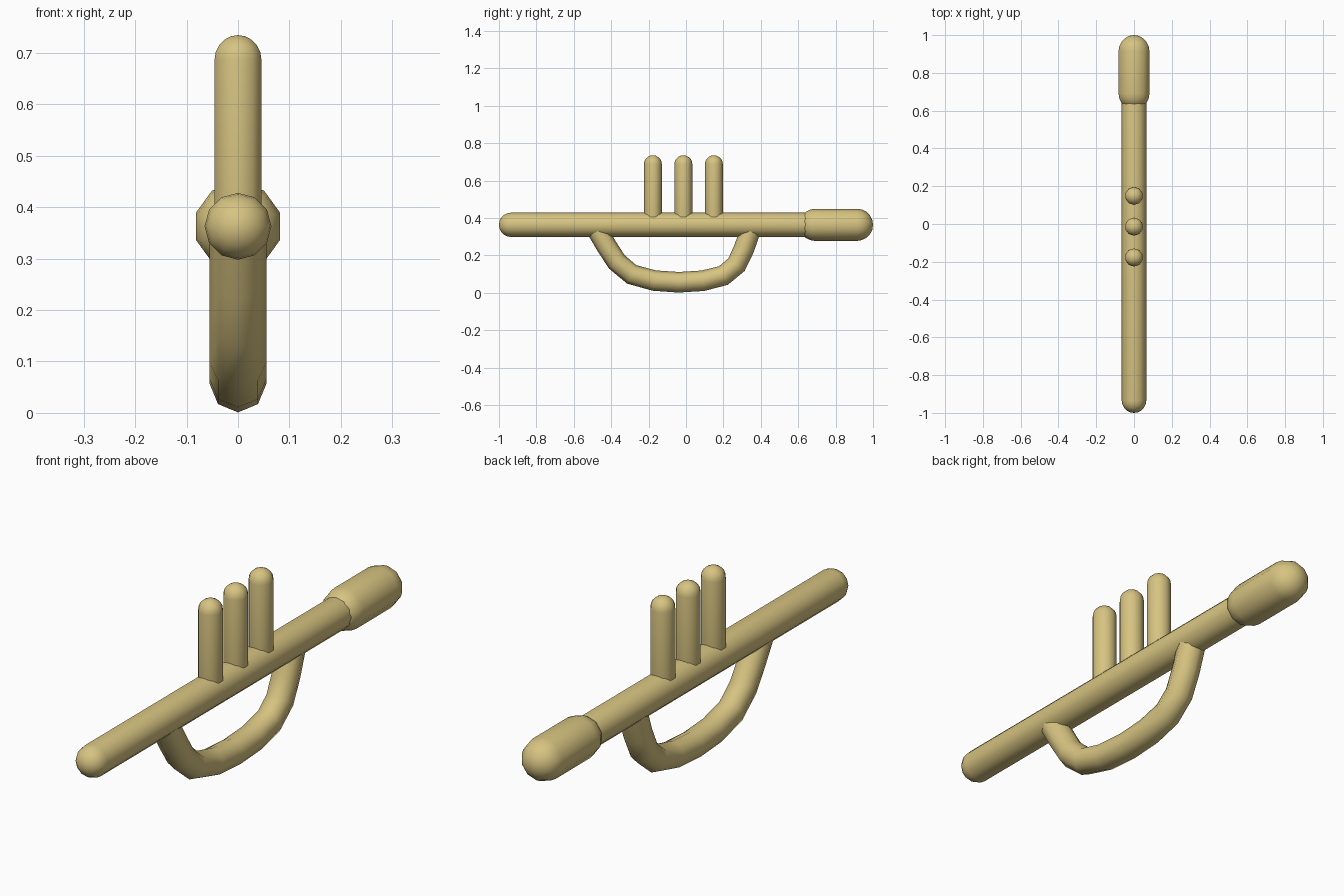
import bpy, bmesh, math
from mathutils import Vector, Matrix

if "Cube" in bpy.data.objects:
    bpy.data.objects.remove(bpy.data.objects["Cube"])

brass = bpy.data.materials.new("pale_brass")
brass.diffuse_color = (0.68, 0.55, 0.22, 1)
brass.use_nodes = True
brass.node_tree.nodes["Principled BSDF"].inputs["Base Color"].default_value = brass.diffuse_color


def finish(bm, name):
    bmesh.ops.recalc_face_normals(bm, faces=bm.faces)
    me = bpy.data.meshes.new(name)
    bm.to_mesh(me)
    bm.free()
    me.materials.append(brass)
    ob = bpy.data.objects.new(name, me)
    bpy.context.collection.objects.link(ob)
    bpy.context.view_layer.objects.active = ob
    ob.select_set(True)
    bpy.ops.object.shade_smooth_by_angle(angle=math.radians(50))
    ob.select_set(False)


def skin(bm, rings):
    for a, b in zip(rings, rings[1:]):
        n = len(a)
        for i in range(n):
            bm.faces.new((a[i], a[(i + 1) % n], b[(i + 1) % n], b[i]))


def capsule(name, r, lo, hi, sides, place, dome=5):
    """Rounded rod along local z from lo to hi, then moved by place."""
    bm = bmesh.new()
    prof = []
    for k in range(1, dome + 1):
        t = math.pi / 2 * k / dome
        prof.append((r * math.sin(t), lo + r - r * math.cos(t)))
    prof += [(pr, lo + hi - pz) for pr, pz in reversed(prof)]
    rings = [[bm.verts.new((pr * math.sin(2 * math.pi * i / sides),
                            pr * math.cos(2 * math.pi * i / sides), pz))
              for i in range(sides)] for pr, pz in prof]
    skin(bm, rings)
    for ring, z in ((rings[0], lo), (rings[-1], hi)):
        tip = bm.verts.new((0, 0, z))
        for i in range(sides):
            bm.faces.new((ring[i], ring[(i + 1) % sides], tip))
    bmesh.ops.transform(bm, matrix=place, verts=bm.verts)
    finish(bm, name)


def tube(name, path, r, sides):
    """Round tube swept along (y, z) points."""
    bm = bmesh.new()
    pts = [Vector((0, y, z)) for y, z in path]
    rings = []
    for i, p in enumerate(pts):
        d = (pts[min(i + 1, len(pts) - 1)] - pts[max(i - 1, 0)]).normalized()
        side = Vector((1, 0, 0))
        up = side.cross(d)
        rings.append([bm.verts.new(p + r * (math.sin(a) * side + math.cos(a) * up))
                      for a in (2 * math.pi * k / sides for k in range(sides))])
    skin(bm, rings)
    bm.faces.new(rings[0])
    bm.faces.new(rings[-1])
    finish(bm, name)


# Main pipe and wider bell, lying along y
axis_z = 0.363
along_y = Matrix.Translation((0, 0, axis_z)) @ Matrix.Rotation(-math.pi / 2, 4, 'X')
capsule("main_pipe", 0.065, -1.0, 0.72, 12, along_y)
capsule("bell", 0.086, 0.605, 1.0, 10, along_y)

# Three upright valves
for i, y in enumerate((-0.177, -0.014, 0.149)):
    capsule(f"valve_{i + 1}", 0.048, 0.33, 0.735, 10, Matrix.Translation((0, y, 0)))

# Curved lower tube
tube("lower_tube", [(-0.475, 0.335), (-0.425, 0.25), (-0.37, 0.165), (-0.29, 0.098),
                    (-0.17, 0.065), (-0.04, 0.056), (0.09, 0.064), (0.2, 0.092),
                    (0.27, 0.15), (0.31, 0.235), (0.345, 0.335)], 0.055, 8)
